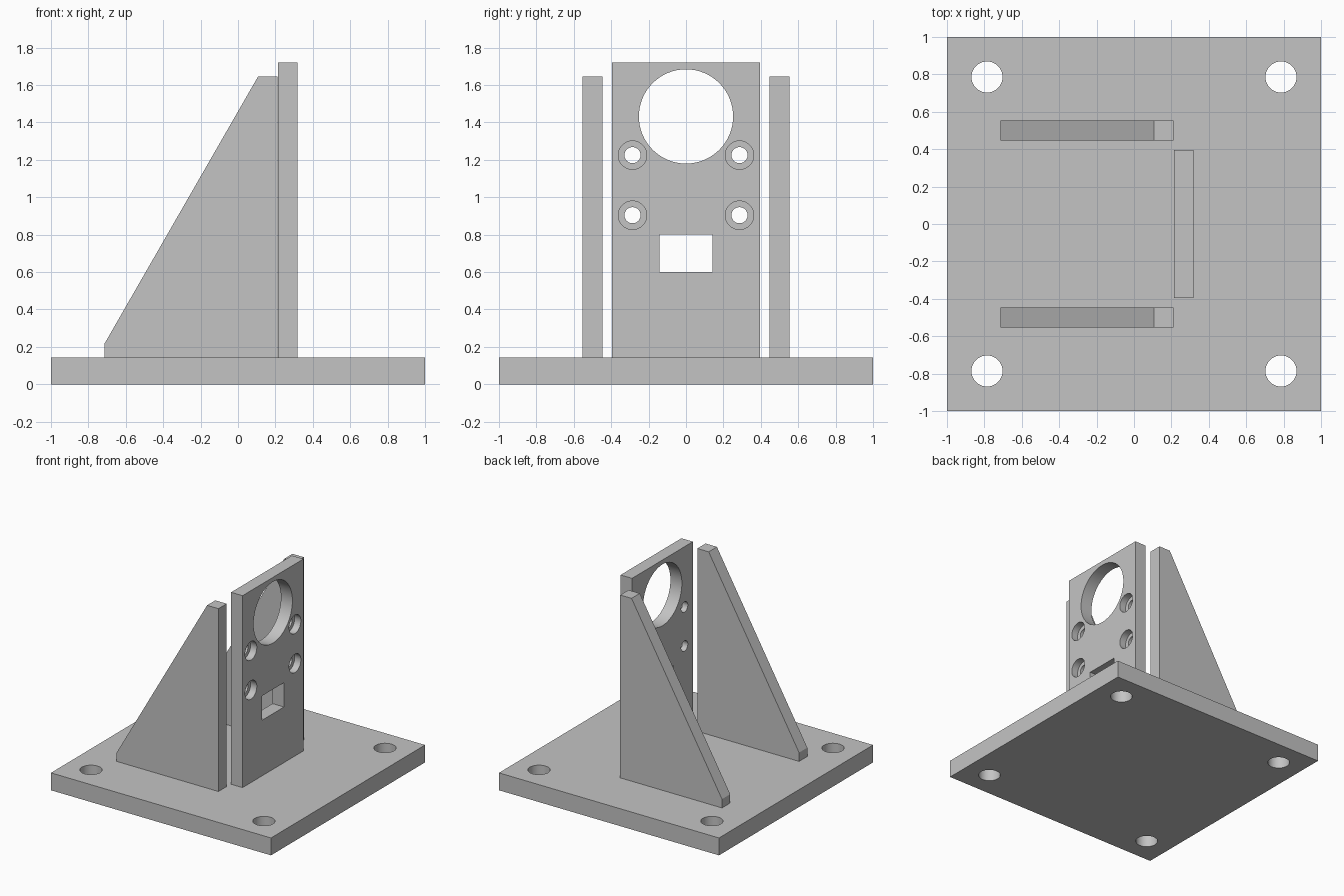
import bpy
import math

if "Cube" in bpy.data.objects:
    bpy.data.objects.remove(bpy.data.objects["Cube"], do_unlink=True)

grey = bpy.data.materials.new("plain grey")
grey.use_nodes = True
grey.diffuse_color = (0.55, 0.55, 0.55, 1)
grey.node_tree.nodes["Principled BSDF"].inputs["Base Color"].default_value = grey.diffuse_color


def box(name, low, high):
    centre = [(a + b) / 2 for a, b in zip(low, high)]
    size = [b - a for a, b in zip(low, high)]
    bpy.ops.mesh.primitive_cube_add(size=1, location=centre)
    obj = bpy.context.object
    obj.name = name
    obj.scale = size
    bpy.ops.object.transform_apply(location=True, rotation=False, scale=True)
    obj.data.materials.append(grey)
    return obj


def cylinder(centre, radius, depth, along_x=False):
    turn = (0, math.pi / 2, 0) if along_x else (0, 0, 0)
    bpy.ops.mesh.primitive_cylinder_add(vertices=64, radius=radius, depth=depth,
                                        location=centre, rotation=turn)
    obj = bpy.context.object
    obj.name = "hole_cutter"
    obj.hide_render = True
    obj.data.materials.append(grey)
    return obj


def activate(obj):
    bpy.ops.object.select_all(action='DESELECT')
    obj.select_set(True)
    bpy.context.view_layer.objects.active = obj


def cut(target, cutters):
    for cutter in cutters:
        activate(target)
        mod = target.modifiers.new("hole", 'BOOLEAN')
        mod.operation = 'DIFFERENCE'
        mod.solver = 'EXACT'
        mod.object = cutter
        bpy.ops.object.modifier_apply(modifier=mod.name)
        bpy.data.objects.remove(cutter, do_unlink=True)
    activate(target)
    bpy.ops.object.shade_smooth_by_angle(angle=math.radians(30))


BASE_TOP = 0.143

# Base plate with a mounting hole at each corner
base = box("base_plate", (-1, -1, 0), (1, 1, BASE_TOP))
cut(base, [cylinder((sx * 0.786, sy * 0.786, 0.07), 0.083, 0.5)
           for sx in (-1, 1) for sy in (-1, 1)])

# Upright plate: large bore, slot and counterbored screw holes
FACE = 0.318
MID = 0.266
upright = box("upright_plate", (0.214, -0.395, BASE_TOP), (FACE, 0.395, 1.72))
slot = box("slot_cutter", (0.1, -0.143, 0.6), (0.5, 0.143, 0.8))
slot.hide_render = True
cutters = [cylinder((MID, 0, 1.432), 0.252, 0.4, True), slot]
for y in (-0.286, 0.286):
    for z in (0.904, 1.225):
        cutters.append(cylinder((MID, y, z), 0.043, 0.4, True))
        cutters.append(cylinder((FACE, y, z), 0.076, 0.114, True))
cut(upright, cutters)

# Pair of sloping side gussets
profile = [(-0.715, BASE_TOP), (0.21, BASE_TOP), (0.21, 1.645),
           (0.107, 1.645), (-0.715, 0.215)]
for name, side in (("front_gusset", -1), ("back_gusset", 1)):
    y0, y1 = sorted((side * 0.447, side * 0.554))
    n = len(profile)
    verts = [(x, y, z) for y in (y0, y1) for x, z in profile]
    faces = [tuple(range(n)), tuple(reversed(range(n, 2 * n)))]
    faces += [(i, i + n, (i + 1) % n + n, (i + 1) % n) for i in range(n)]
    mesh = bpy.data.meshes.new(name)
    mesh.from_pydata(verts, [], faces)
    mesh.materials.append(grey)
    bpy.context.collection.objects.link(bpy.data.objects.new(name, mesh))
